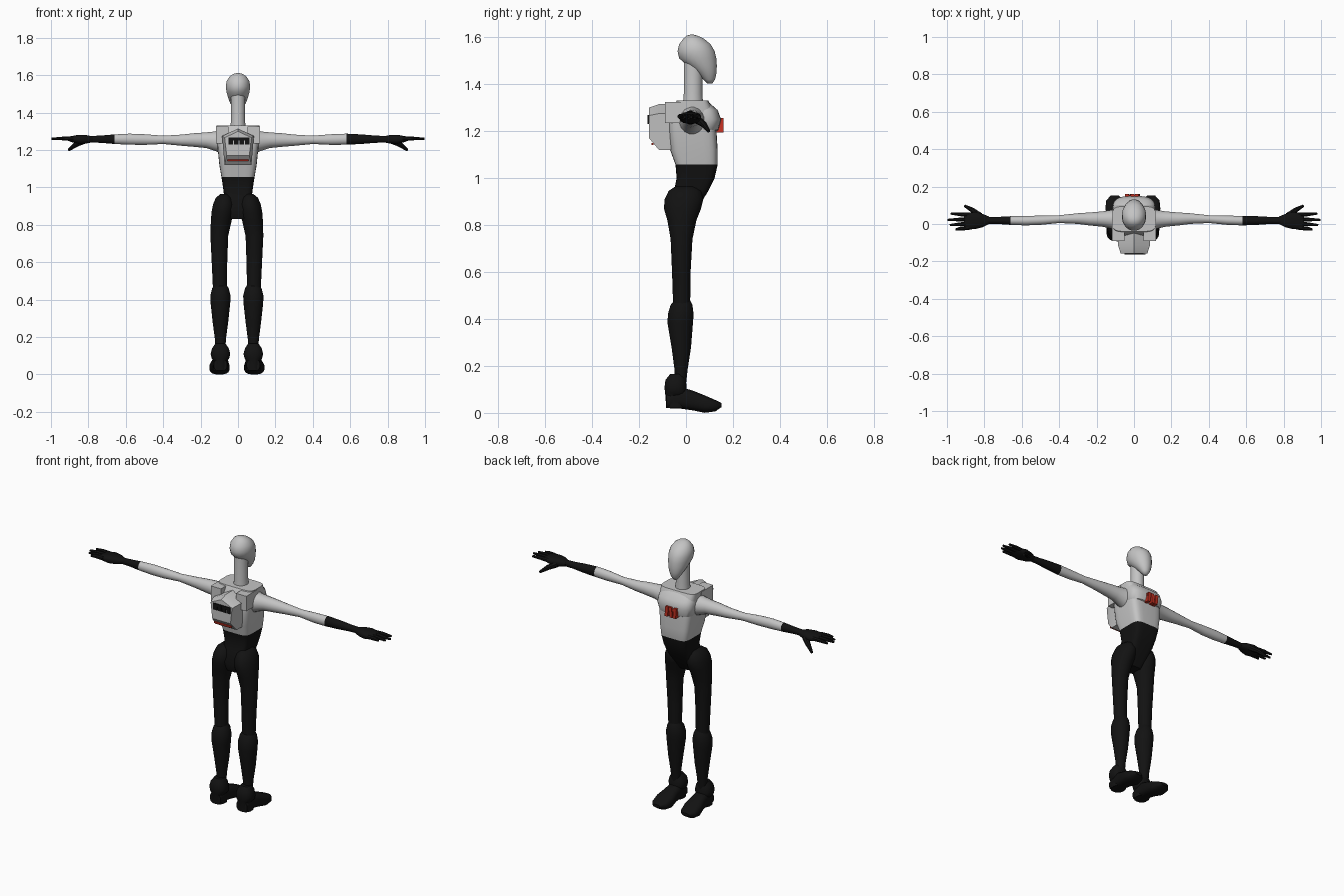
import bpy, bmesh, math
from mathutils import Vector

if "Cube" in bpy.data.objects:
    bpy.data.objects.remove(bpy.data.objects["Cube"])


def material(name, rgb):
    m = bpy.data.materials.new(name)
    m.diffuse_color = (*rgb, 1)
    m.use_nodes = True
    m.node_tree.nodes["Principled BSDF"].inputs["Base Color"].default_value = m.diffuse_color
    return m


WHITE = material("pale grey", (0.55, 0.55, 0.55))
BLACK = material("black", (0.006, 0.006, 0.006))
RED = material("red", (0.55, 0.03, 0.015))


def finish(name, bm, mats, rule=None, angle=40):
    """Turn a bmesh into a shaded object, colouring faces by a rule."""
    bmesh.ops.recalc_face_normals(bm, faces=bm.faces)
    me = bpy.data.meshes.new(name)
    for m in mats:
        me.materials.append(m)
    if rule:
        for f in bm.faces:
            f.material_index = rule(f.calc_center_median())
    bm.to_mesh(me)
    bm.free()
    ob = bpy.data.objects.new(name, me)
    bpy.context.collection.objects.link(ob)
    bpy.ops.object.select_all(action='DESELECT')
    ob.select_set(True)
    bpy.context.view_layer.objects.active = ob
    bpy.ops.object.shade_smooth_by_angle(angle=math.radians(angle))
    return ob


def skin(name, rings, mats, rule=None, angle=40):
    """Bridge a list of equal point rings and close both ends."""
    bm = bmesh.new()
    vs = [[bm.verts.new(p) for p in r] for r in rings]
    n = len(vs[0])
    for a, b in zip(vs, vs[1:]):
        for i in range(n):
            j = (i + 1) % n
            bm.faces.new((a[i], a[j], b[j], b[i]))
    bm.faces.new(vs[0])
    bm.faces.new(vs[-1])
    return finish(name, bm, mats, rule, angle)


def oval(n, power):
    pts = []
    for i in range(n):
        t = 2 * math.pi * (i + 0.5) / n
        c, s = math.cos(t), math.sin(t)
        pts.append((math.copysign(abs(c) ** (2 / power), c),
                    math.copysign(abs(s) ** (2 / power), s)))
    return pts


def loft_z(name, x, rows, mats, rule=None, power=2, n=20, angle=40):
    """rows: height, half width, y min, y max, optional x offset"""
    rings = []
    for z, rx, y0, y1, *dx in rows:
        cx = x + (dx[0] if dx else 0)
        rings.append([(cx + rx * a, (y0 + y1) / 2 + (y1 - y0) / 2 * b, z)
                      for a, b in oval(n, power)])
    return skin(name, rings, mats, rule, angle)


def loft_x(name, side, rows, mats, rule=None, power=2, n=16):
    """rows: distance out, y min, y max, z min, z max"""
    rings = [[(side * x, (y0 + y1) / 2 + (y1 - y0) / 2 * a,
               (z0 + z1) / 2 + (z1 - z0) / 2 * b) for a, b in oval(n, power)]
             for x, y0, y1, z0, z1 in rows]
    return skin(name, rings, mats, rule)


def tube(name, pts, radii, mat, n=8):
    pts = [Vector(p) for p in pts]
    d = (pts[-1] - pts[0]).normalized()
    u = d.cross(Vector((0, 0, 1))).normalized()
    v = d.cross(u)
    rings = [[p + r * (u * a + v * b) for a, b in oval(n, 2)]
             for p, r in zip(pts, radii)]
    return skin(name, rings, [mat])


def box(name, lo, hi, mat, shear=0):
    bm = bmesh.new()
    bmesh.ops.create_cube(bm, size=1)
    for v in bm.verts:
        v.co = Vector([(a + b) / 2 + c * (b - a) for a, b, c in zip(lo, hi, v.co)])
        v.co.x += shear * (v.co.z - (lo[2] + hi[2]) / 2)
    return finish(name, bm, [mat])


# Head and neck
loft_z("head", 0, [(1.402, .012, .09, .112), (1.42, .026, .074, .124),
                   (1.45, .042, .043, .131), (1.48, .054, .005, .132),
                   (1.51, .062, -.03, .13), (1.54, .066, -.037, .123),
                   (1.57, .061, -.03, .106), (1.595, .044, -.011, .075),
                   (1.607, .025, .003, .048), (1.611, .008, .018, .032)],
       [WHITE], angle=80)
loft_z("neck", 0, [(1.30, .043, -.015, .075), (1.36, .038, -.01, .07),
                   (1.52, .038, -.01, .07)], [WHITE])

# Torso: pale above the waist, black below
loft_z("torso", 0, [(.83, .04, -.06, .02), (.88, .06, -.075, .055),
                    (.95, .074, -.05, .098), (1.0, .08, -.04, .122),
                    (1.057, .089, -.045, .135), (1.12, .1, -.068, .135),
                    (1.2, .108, -.075, .13), (1.27, .114, -.075, .125),
                    (1.33, .116, -.04, .095)],
       [WHITE, BLACK], lambda c: int(c.z < 1.057), power=5, n=28)

# Rounded chest plate with red bars
loft_z("chest_plate", 0, [(1.19, .095, .0, .115), (1.205, .108, .0, .138),
                          (1.25, .115, .0, .15), (1.29, .113, .0, .135),
                          (1.32, .1, .0, .1)], [WHITE], power=3, n=28)
for i in range(3):
    box(f"chest_bar_{i}", (-.045 + i * .027, .13, 1.195), (-.026 + i * .027, .16, 1.255),
        RED, shear=(-.1, .1, -.1)[i])
box("chest_band", (-.03, .13, 1.232), (.03, .155, 1.248), RED)

# Shoulder yoke behind the neck
for s, tag in ((-1, "left"), (1, "right")):
    box(f"{tag}_yoke", (min(s * .05, s * .118), -.09, 1.235),
        (max(s * .05, s * .118), .02, 1.325), WHITE)

# Backpack: five-sided outline, tapering outwards
outline = [(-.072, 1.12), (.072, 1.12), (.085, 1.275), (0, 1.315), (-.085, 1.275)]
rings = []
for y, k, low in ((-.03, 1, 0), (-.115, 1, 0), (-.158, .84, .035)):
    rings.append([(x * k, y, 1.22 + (z - 1.22) * k + (low if z < 1.2 else 0))
                  for x, z in outline])
skin("backpack", rings, [WHITE], angle=20)
for i in range(4):
    box(f"back_label_{i}", (-.05 + i * .029, -.164, 1.23),
        (-.026 + i * .029, -.156, 1.268), BLACK)
box("back_label_strip", (-.05, -.163, 1.25), (.061, -.156, 1.268), BLACK)
box("back_red_strip", (-.056, -.147, 1.14), (.056, -.139, 1.149), RED)

# Arms, gloves and hands
arm = [(.09, -.035, .085, 1.18, 1.31), (.125, -.025, .075, 1.195, 1.30),
       (.17, -.015, .068, 1.21, 1.295), (.24, -.008, .062, 1.217, 1.29),
       (.30, .0, .058, 1.222, 1.283), (.40, .005, .047, 1.232, 1.277),
       (.50, -.005, .045, 1.227, 1.285), (.58, -.008, .044, 1.228, 1.288),
       (.66, -.005, .042, 1.232, 1.284), (.73, .0, .038, 1.238, 1.278),
       (.79, .0, .038, 1.24, 1.275)]
palm = [(.775, .0, .04, 1.242, 1.272), (.81, -.018, .055, 1.235, 1.28),
        (.85, -.028, .065, 1.232, 1.282), (.89, -.03, .06, 1.242, 1.275),
        (.91, -.025, .053, 1.25, 1.27)]
for s, tag, cuff in ((-1, "left", .66), (1, "right", .58)):
    loft_x(f"{tag}_arm", s, arm, [WHITE, BLACK], lambda c: int(abs(c.x) > cuff))
    loft_x(f"{tag}_palm", s, palm, [BLACK], power=2.6)
    for i, (y0, y1, tip) in enumerate(((-.02, -.03, .955), (.003, -.006, .985),
                                       (.026, .022, .998), (.048, .056, .98))):
        tube(f"{tag}_finger_{i}", [(s * .88, y0, 1.26), (s * .93, (y0 + y1) / 2, 1.262),
                                   (s * tip, y1, 1.26)], [.013, .011, .006], BLACK)
    tube(f"{tag}_thumb", [(s * .825, .045, 1.25), (s * .865, .075, 1.23),
                          (s * .905, .097, 1.2)], [.018, .014, .007], BLACK)

# Legs and boots
thigh = [(.965, .025, -.045, .04, -.025), (.945, .045, -.075, .065, -.02),
         (.91, .058, -.092, .075, -.018), (.87, .061, -.095, .065, -.013),
         (.82, .056, -.08, .045, -.004), (.74, .048, -.066, .028, .006),
         (.6, .042, -.06, .02, .005), (.45, .037, -.055, .018, .003)]
shin = [(.485, .03, -.045, .015), (.46, .045, -.066, .028), (.42, .055, -.078, .033),
        (.38, .053, -.079, .03), (.28, .042, -.062, .022), (.19, .03, -.05, .008),
        (.12, .026, -.045, .0)]
ankle = [(.02, .04, -.085, .0), (.075, .038, -.088, .003), (.085, .047, -.09, .005),
         (.11, .053, -.092, .003), (.14, .045, -.088, .0), (.165, .028, -.068, -.01)]
for s, tag in ((-1, "left"), (1, "right")):
    x = s * .088 - .006
    loft_z(f"{tag}_thigh", x, [(*r[:4], s * r[4]) for r in thigh], [BLACK])
    loft_z(f"{tag}_shin", x, shin, [BLACK])
    loft_z(f"{tag}_ankle", x, ankle, [BLACK], power=2.4)
    # Foot runs forward: y, half width, bottom, top
    foot = [[(x + s * .06 * max(y, 0) + w * a, y, (lo + hi) / 2 + (hi - lo) / 2 * b)
             for a, b in oval(16, 2.8)]
            for y, w, lo, hi in ((-.082, .036, .02, .08), (-.02, .042, .017, .11),
                                 (.03, .045, .01, .095), (.08, .055, .0, .075),
                                 (.125, .048, .006, .055), (.152, .022, .025, .042))]
    skin(f"{tag}_foot", foot, [BLACK])
